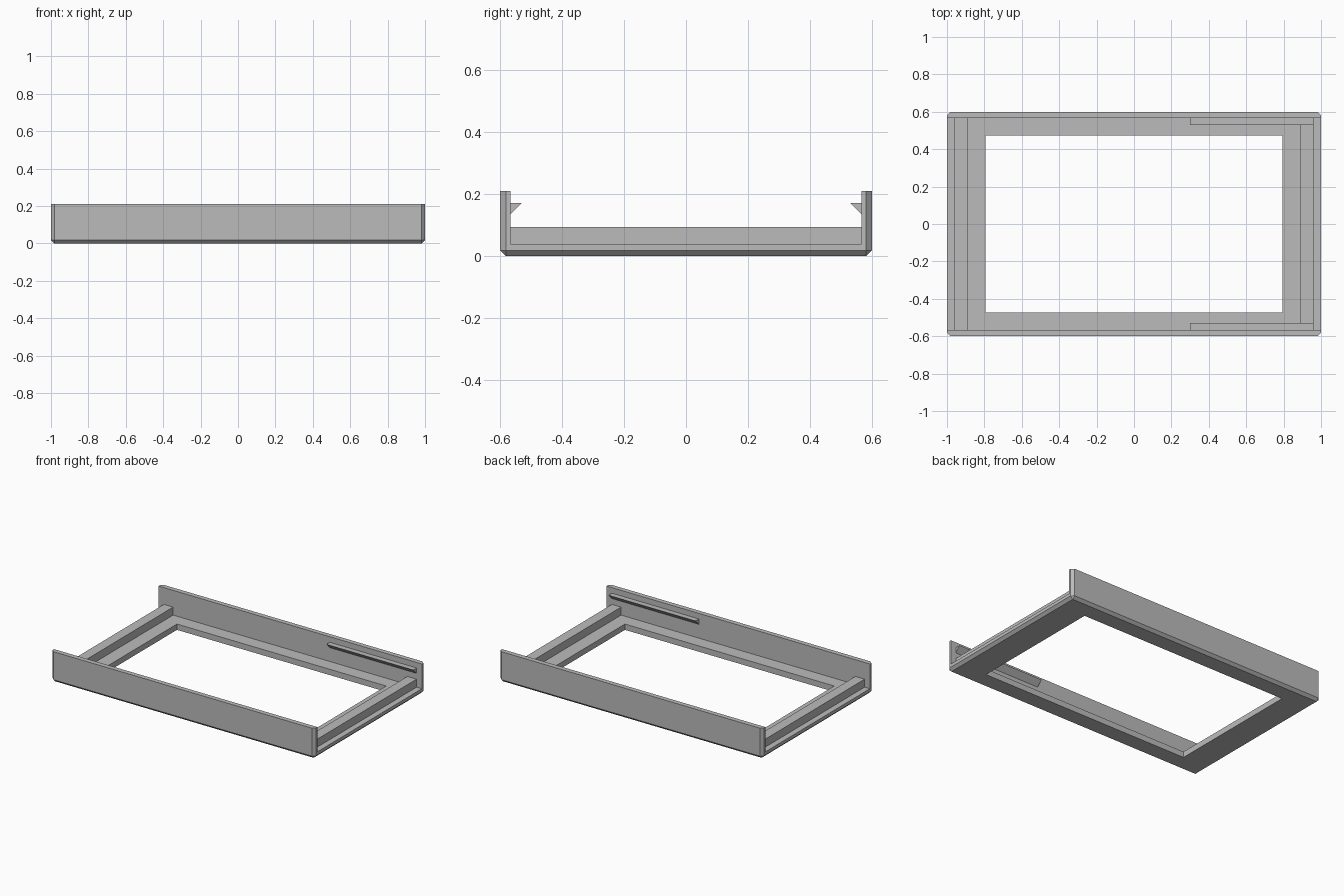
import bpy, bmesh
from mathutils import Vector

cube = bpy.data.objects.get("Cube")
if cube:
    bpy.data.objects.remove(cube, do_unlink=True)

LENGTH, WIDTH, HEIGHT = 2.0, 1.2, 0.21
CHAMFER = 0.018
FLOOR = 0.04          # thickness of the base frame
INNER = 0.567         # inner face of the side walls

grey = bpy.data.materials.new("plain_grey")
grey.use_nodes = True
grey.diffuse_color = (0.5, 0.5, 0.5, 1)
grey.node_tree.nodes["Principled BSDF"].inputs["Base Color"].default_value = grey.diffuse_color


def add_object(name, bm):
    bmesh.ops.recalc_face_normals(bm, faces=bm.faces)
    mesh = bpy.data.meshes.new(name)
    bm.to_mesh(mesh)
    bm.free()
    mesh.materials.append(grey)
    obj = bpy.data.objects.new(name, mesh)
    bpy.context.collection.objects.link(obj)
    return obj


def box_mesh(low, high):
    low, high = Vector(low), Vector(high)
    bm = bmesh.new()
    bmesh.ops.create_cube(bm, size=1)
    bmesh.ops.scale(bm, vec=high - low, verts=bm.verts)
    bmesh.ops.translate(bm, vec=(low + high) / 2, verts=bm.verts)
    return bm


def prism(name, profile, x0, x1):
    """Extrude a y-z profile along x."""
    bm = bmesh.new()
    face = bm.faces.new([bm.verts.new((x0, y, z)) for y, z in profile])
    new = bmesh.ops.extrude_face_region(bm, geom=[face])["geom"]
    bmesh.ops.translate(bm, vec=(x1 - x0, 0, 0),
                        verts=[v for v in new if isinstance(v, bmesh.types.BMVert)])
    return add_object(name, bm)


def cut(obj, low, high):
    cutter = add_object("cutter", box_mesh(low, high))
    cutter.hide_render = True
    mod = obj.modifiers.new("cut", "BOOLEAN")
    mod.operation, mod.solver, mod.object = "DIFFERENCE", "EXACT", cutter
    bpy.context.view_layer.objects.active = obj
    bpy.ops.object.modifier_apply(modifier=mod.name)
    bpy.data.objects.remove(cutter, do_unlink=True)


# Tray body: block with chamfered corners and bottom rim
bm = box_mesh((-LENGTH / 2, -WIDTH / 2, 0), (LENGTH / 2, WIDTH / 2, HEIGHT))
edges = [e for e in bm.edges if any(v.co.z < HEIGHT / 2 for v in e.verts)]
bmesh.ops.bevel(bm, geom=edges, offset=CHAMFER, segments=1, affect="EDGES")
tray = add_object("tray_body", bm)

# Open channel between the walls, then the window through the floor
cut(tray, (-1.2, -INNER, FLOOR), (1.2, INNER, 0.4))
cut(tray, (-0.795, -0.473, -0.1), (0.795, 0.473, 0.1))

# Cross rails at both ends
for side, name in ((-1, "right_cross_rail"), (1, "left_cross_rail")):
    xs = sorted((side * 0.89, side * 0.96))
    add_object(name, box_mesh((xs[0], -INNER, FLOOR), (xs[1], INNER, 0.095)))

# Triangular catch ledges on the inner wall faces
for side, name in ((-1, "front_catch"), (1, "back_catch")):
    prism(name, [(side * INNER, 0.135), (side * INNER, 0.172), (side * 0.53, 0.172)],
          0.3, 0.96)
